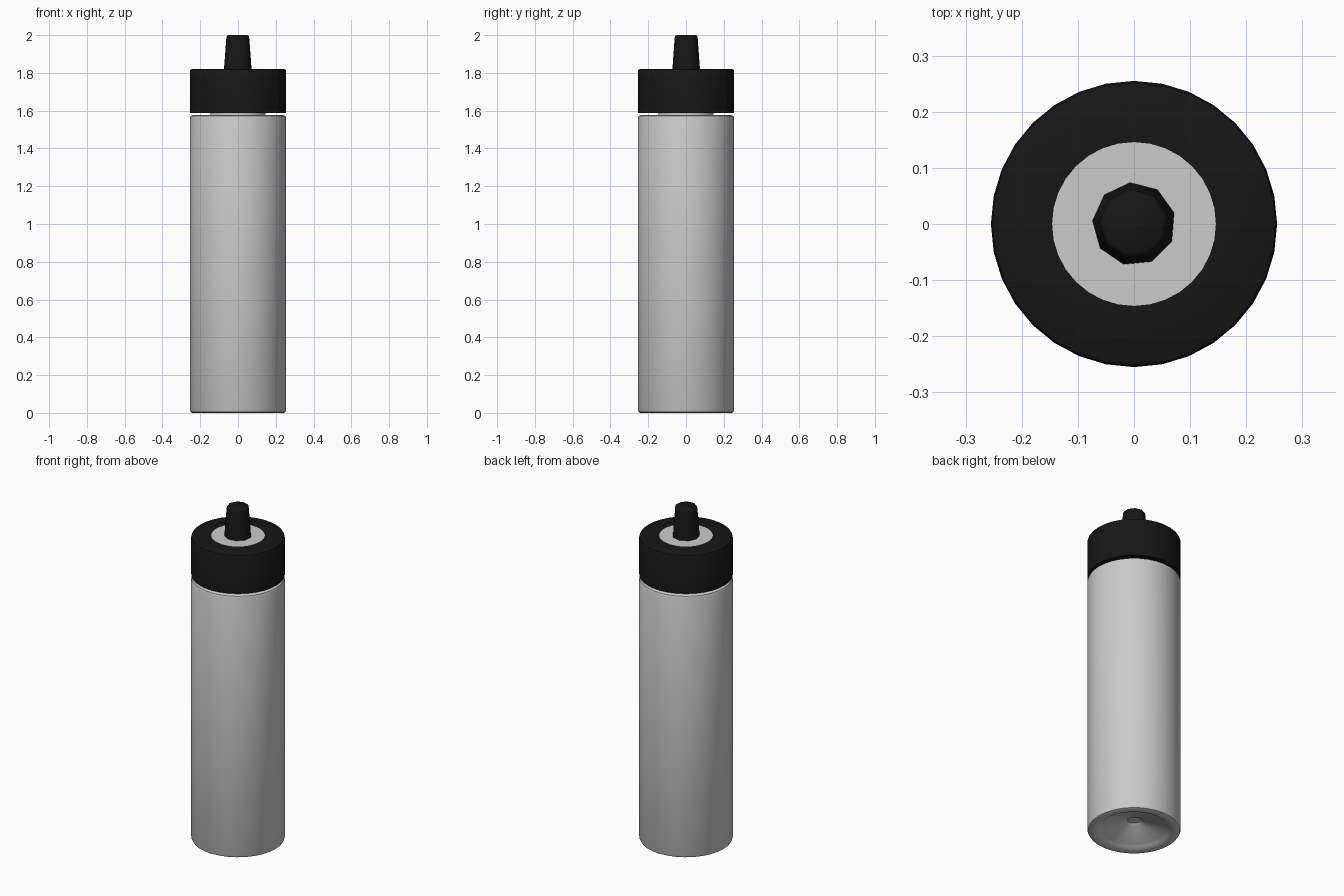
import bpy, bmesh, math

if "Cube" in bpy.data.objects:
    bpy.data.objects.remove(bpy.data.objects["Cube"])


def lathe(name, profile, sides, offset=0.0, color=None, smooth=35):
    """Revolve an (r, z) profile around z; r = 0 marks a pole."""
    bm = bmesh.new()
    rings = []
    for r, z in profile:
        if r == 0:
            rings.append([bm.verts.new((0, 0, z))] * sides)
        else:
            rings.append([bm.verts.new((r * math.cos(offset + math.tau * i / sides),
                                        r * math.sin(offset + math.tau * i / sides), z))
                          for i in range(sides)])
    for a, b in zip(rings, rings[1:]):
        for i in range(sides):
            j = (i + 1) % sides
            corners = list(dict.fromkeys([a[i], a[j], b[j], b[i]]))
            bm.faces.new(corners)
    bmesh.ops.recalc_face_normals(bm, faces=bm.faces)
    mesh = bpy.data.meshes.new(name)
    bm.to_mesh(mesh)
    bm.free()
    obj = bpy.data.objects.new(name, mesh)
    bpy.context.collection.objects.link(obj)
    if color:
        mesh.materials.append(color)
    bpy.ops.object.select_all(action='DESELECT')
    obj.select_set(True)
    bpy.context.view_layer.objects.active = obj
    bpy.ops.object.shade_smooth_by_angle(angle=math.radians(smooth))
    return obj


black = bpy.data.materials.new("black_plastic")
black.diffuse_color = (0.008, 0.008, 0.008, 1)
black.use_nodes = True
black.node_tree.nodes["Principled BSDF"].inputs["Base Color"].default_value = black.diffuse_color

# Bottle with dished base, rounded shoulder and a neck reaching the cap top
lathe("bottle_body", [
    (0, 0.07), (0.035, 0.07), (0.045, 0.06), (0.175, 0.02), (0.19, 0.012),
    (0.205, 0.002), (0.22, 0), (0.241, 0), (0.25, 0.004), (0.255, 0.015),
    (0.255, 1.56), (0.251, 1.571), (0.241, 1.576), (0.146, 1.578),
    (0.146, 1.821), (0, 1.821)], 32)

# Screw cap, a thick ring around the neck
lathe("cap", [
    (0.14, 1.588), (0.255, 1.588), (0.255, 1.81), (0.252, 1.817),
    (0.245, 1.82), (0.14, 1.82), (0.14, 1.588)], 32, color=black)

# Nine-sided tapered spout with a softened tip
lathe("spout", [
    (0, 1.80), (0.075, 1.80), (0.074, 1.825), (0.062, 1.985),
    (0.059, 1.996), (0.052, 2.0), (0, 2.0)], 9,
    offset=math.radians(15.5), color=black, smooth=50)
